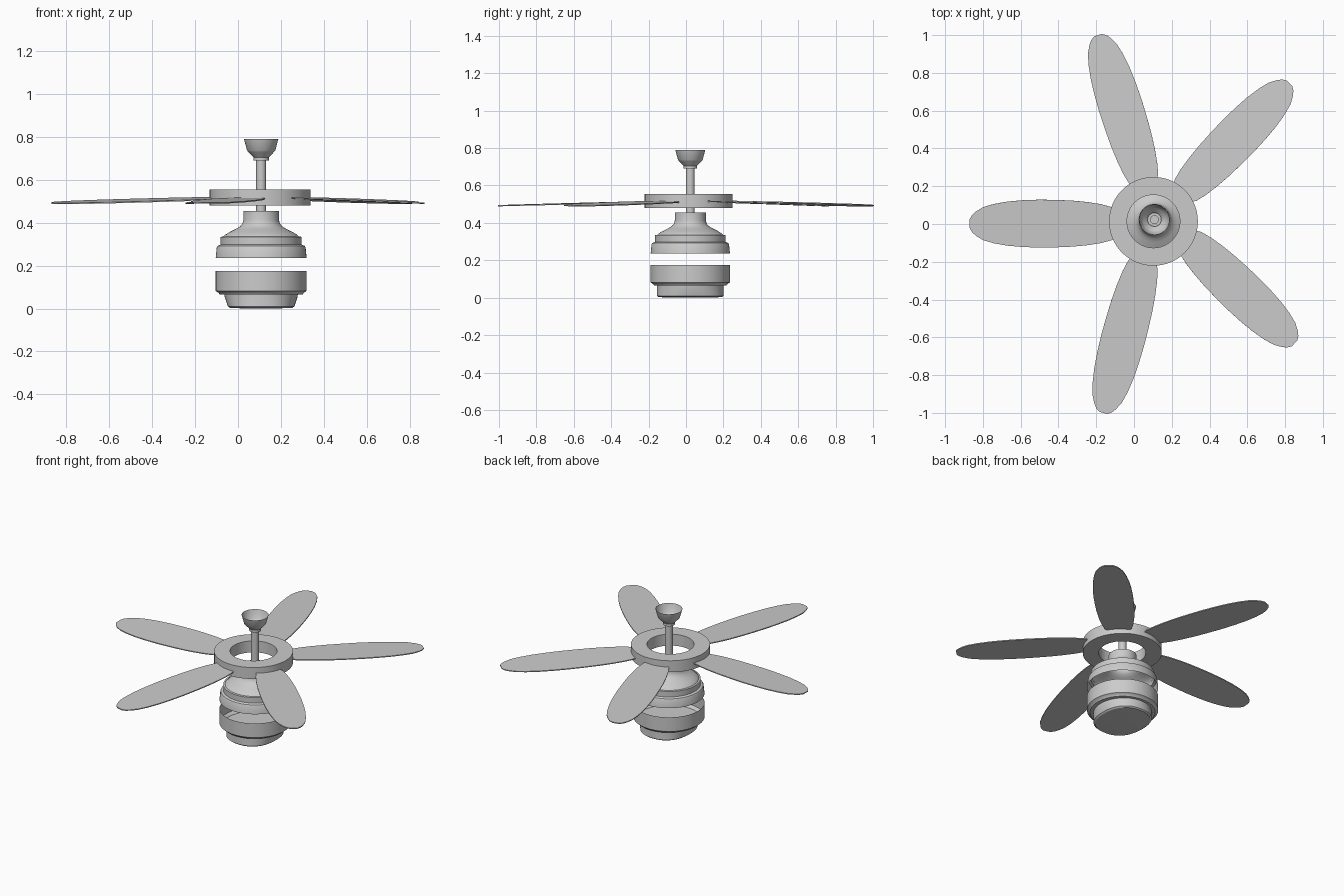
import bpy, bmesh, math
from mathutils import Vector, Matrix

if "Cube" in bpy.data.objects:
    bpy.data.objects.remove(bpy.data.objects["Cube"])

AXIS = (0.108, 0.023)
RING_AXIS = (0.103, 0.014)


def finish(name, bm):
    bmesh.ops.remove_doubles(bm, verts=bm.verts, dist=1e-5)
    bmesh.ops.recalc_face_normals(bm, faces=bm.faces)
    me = bpy.data.meshes.new(name)
    bm.to_mesh(me)
    bm.free()
    ob = bpy.data.objects.new(name, me)
    bpy.context.collection.objects.link(ob)
    return ob


def loft(name, rings, cap_ends=False):
    """Bridge a list of closed point loops."""
    bm = bmesh.new()
    loops = [[bm.verts.new(p) for p in ring] for ring in rings]
    n = len(loops[0])
    for a, b in zip(loops, loops[1:]):
        for i in range(n):
            j = (i + 1) % n
            bm.faces.new((a[i], a[j], b[j], b[i]))
    if cap_ends:
        bm.faces.new(loops[0])
        bm.faces.new(loops[-1])
    return finish(name, bm)


def oval(center, rx, ry, z, power=2.0, n=64):
    pts = []
    for i in range(n):
        c, s = math.cos(math.tau * i / n), math.sin(math.tau * i / n)
        pts.append((center[0] + rx * math.copysign(abs(c) ** (2 / power), c),
                    center[1] + ry * math.copysign(abs(s) ** (2 / power), s), z))
    return pts


def lathe(name, profile, center=AXIS, cap_ends=False):
    return loft(name, [oval(center, r, r, z) for r, z in profile], cap_ends)


# ceiling canopy: open stepped cup
lathe("canopy", [(0.08, 0.79), (0.066, 0.737), (0.06, 0.73), (0.036, 0.705),
                 (0.036, 0.69), (0.02, 0.69)])
# hanging rod
lathe("down_rod", [(0.023, 0.73), (0.023, 0.45)], cap_ends=True)
# flat ring that carries the blades
lathe("blade_ring", [(0.235, 0.48), (0.235, 0.555), (0.14, 0.555), (0.14, 0.48),
                     (0.235, 0.48)], RING_AXIS)
# bell-shaped motor top
lathe("motor_bell", [(0.022, 0.455), (0.083, 0.455), (0.083, 0.412), (0.087, 0.397),
                     (0.098, 0.383), (0.12, 0.37), (0.148, 0.356), (0.168, 0.344),
                     (0.18, 0.332), (0.185, 0.318)])
# upper band
lathe("upper_band", [(0.178, 0.336), (0.189, 0.334), (0.189, 0.298), (0.203, 0.292),
                     (0.207, 0.285), (0.212, 0.235)])
# lower drum, open at the top
lathe("lower_drum", [(0.212, 0.175), (0.212, 0.082), (0.206, 0.078), (0.198, 0.072),
                     (0.194, 0.066), (0.16, 0.064)])
# light cover below the drum, narrowing towards the floor in x only
loft("light_cover", [oval(AXIS, 0.171, 0.178, 0.068), oval(AXIS, 0.17, 0.178, 0.055),
                     oval(AXIS, 0.155, 0.178, 0.01, 2.3), oval(AXIS, 0.145, 0.17, 0.003, 2.3),
                     oval(AXIS, 0.07, 0.085, 0.0)], cap_ends=True)

# blades: (position along blade, half width relative to widest point)
OUTLINE = [(0, .45), (.06, .69), (.13, .81), (.22, .9), (.32, .96), (.43, .99), (.54, 1),
           (.65, .975), (.75, .92), (.84, .82), (.91, .69), (.96, .5), (.985, .35), (1, .18)]


def blade(name, root, tip, half, pitch, thick=0.006):
    a, b = Vector((*root, 0.514)), Vector((*tip, 0.492))
    x = (b - a).normalized()
    y = Vector((0, 0, 1)).cross(x).normalized()
    y = Matrix.Rotation(math.radians(-pitch), 3, x) @ y
    z = x.cross(y)
    edge = [a.lerp(b, t) + y * half * w for t, w in OUTLINE]
    edge += [a.lerp(b, t) - y * half * w for t, w in reversed(OUTLINE)]
    loft(name, [[p + z * s for p in edge] for s in (-thick / 2, thick / 2)], True)


BLADES = [((-0.07, 0.002), (-0.87, 0.002), 0.127, 3),
          ((0.066, 0.19), (-0.19, 1.0), 0.117, 2),
          ((0.24, 0.145), (0.823, 0.745), 0.118, 2),
          ((0.265, -0.067), (0.85, -0.632), 0.118, 2),
          ((0.06, -0.165), (-0.162, -1.0), 0.117, 1)]
for i, args in enumerate(BLADES, 1):
    blade(f"blade_{i}", *args)

# smooth shading with crisp edges
bpy.ops.object.select_all(action='SELECT')
bpy.context.view_layer.objects.active = bpy.data.objects["motor_bell"]
bpy.ops.object.shade_smooth_by_angle(angle=math.radians(30))
